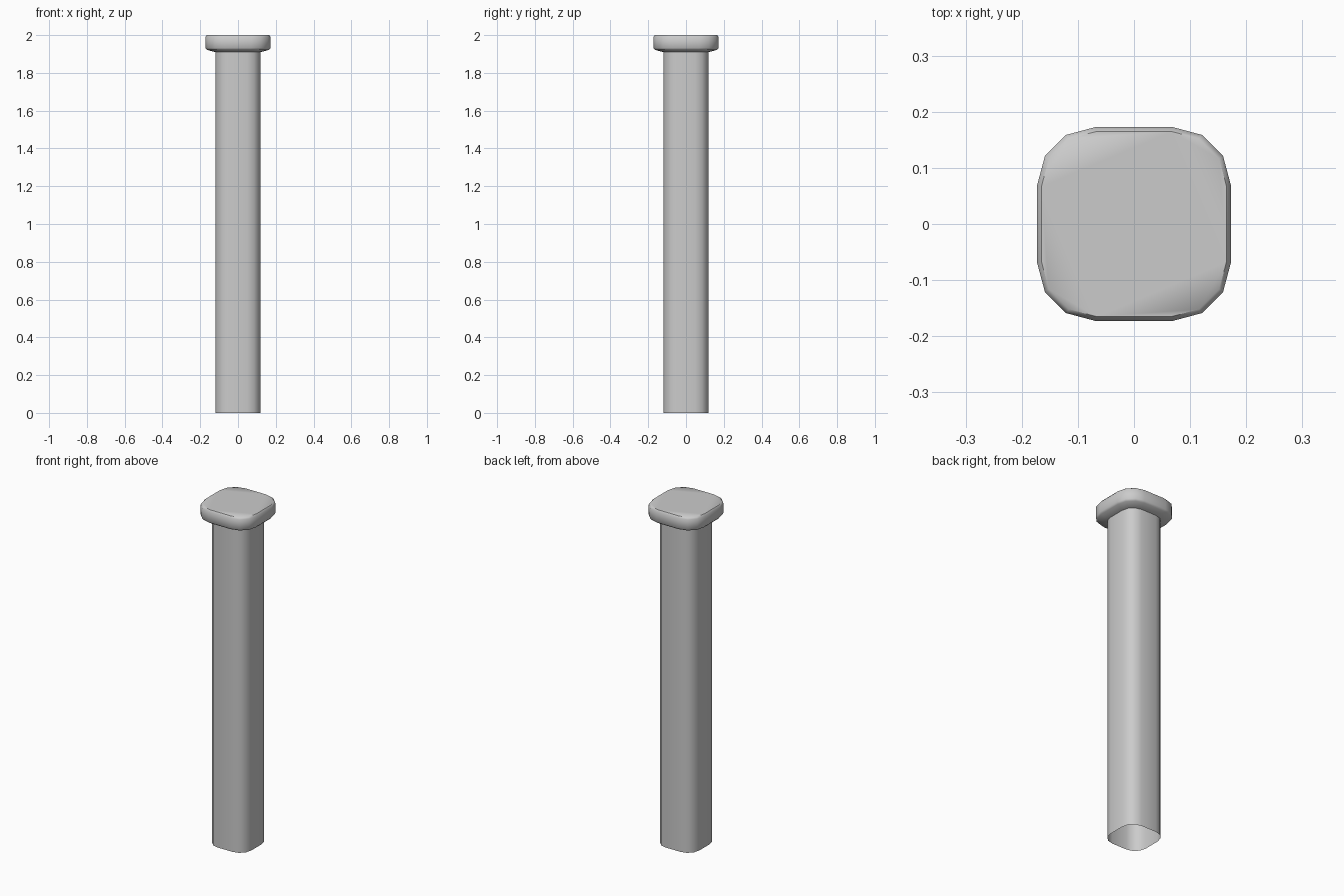
import bpy, bmesh, math

if "Cube" in bpy.data.objects:
    bpy.data.objects.remove(bpy.data.objects["Cube"])


def ring(bm, half, z):
    """Rounded square with three segments per corner."""
    flat = half * 0.405
    r = half - flat
    verts = []
    for q, (sx, sy) in enumerate([(1, 1), (-1, 1), (-1, -1), (1, -1)]):
        for k in range(4):
            a = math.radians(90 * q + 30 * k)
            verts.append(bm.verts.new((sx * flat + r * math.cos(a),
                                       sy * flat + r * math.sin(a), z)))
    return verts


def loft(name, profile, cap_top=False):
    bm = bmesh.new()
    rings = [ring(bm, h, z) for h, z in profile]
    for a, b in zip(rings, rings[1:]):
        for i in range(16):
            j = (i + 1) % 16
            bm.faces.new((a[i], a[j], b[j], b[i]))
    if cap_top:
        bm.faces.new(rings[-1])
    mesh = bpy.data.meshes.new(name)
    bm.to_mesh(mesh)
    bm.free()
    ob = bpy.data.objects.new(name, mesh)
    bpy.context.collection.objects.link(ob)
    bpy.ops.object.select_all(action='DESELECT')
    bpy.context.view_layer.objects.active = ob
    ob.select_set(True)
    bpy.ops.object.shade_smooth_by_angle(angle=math.radians(50))
    return ob


# Post shaft, open at the bottom
loft("post_shaft", [(0.12, 0.0), (0.12, 1.91)])

# Post cap with sloped underside and softened top rim
loft("post_cap", [(0.12, 1.91), (0.165, 1.922), (0.1725, 1.932),
                  (0.1725, 1.99), (0.165, 2.0)], cap_top=True)
